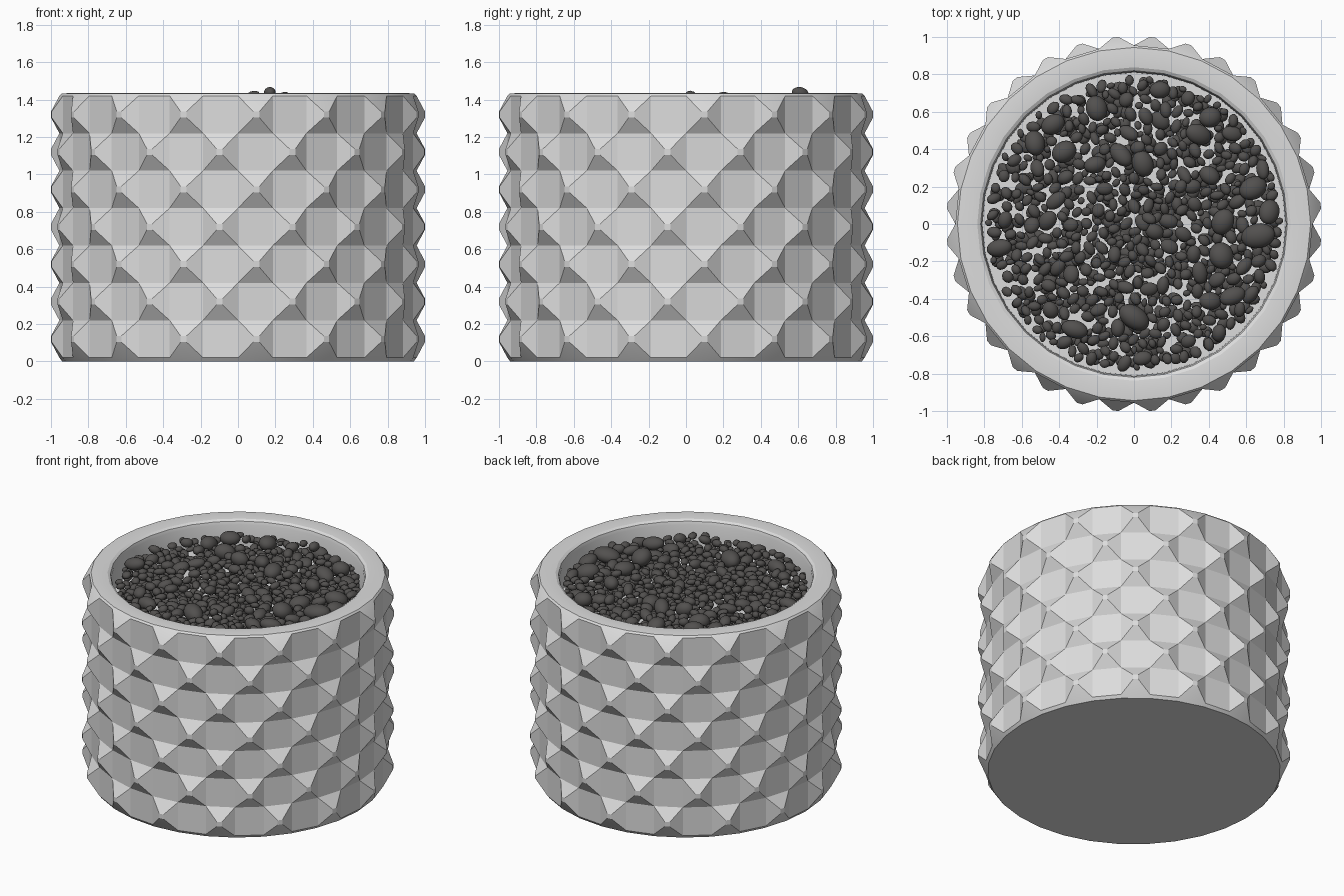
import bpy, bmesh, math, random
from mathutils import Vector, Euler

if "Cube" in bpy.data.objects:
    bpy.data.objects.remove(bpy.data.objects["Cube"])

random.seed(7)
N, ROWS = 32, 7
R, PEAK, CAP = 0.955, 1.003, 0.016
Z0, STEP = 0.02, 0.2


def material(name, col):
    m = bpy.data.materials.new(name)
    m.diffuse_color = (*col, 1)
    m.use_nodes = True
    m.node_tree.nodes["Principled BSDF"].inputs["Base Color"].default_value = m.diffuse_color
    return m


def make_object(name, mesh, mat, angle):
    ob = bpy.data.objects.new(name, mesh)
    bpy.context.collection.objects.link(ob)
    mesh.materials.append(mat)
    bpy.ops.object.select_all(action='DESELECT')
    ob.select_set(True)
    bpy.context.view_layer.objects.active = ob
    bpy.ops.object.shade_smooth_by_angle(angle=math.radians(angle))
    return ob


stoneware = material("light_stoneware", (0.72, 0.72, 0.72))
dark_stone = material("dark_stone", (0.085, 0.081, 0.078))

# Pot: rings of vertices from the underside, up the wall, over the rim, to the inside
bm = bmesh.new()


def ring(r, z):
    return [bm.verts.new((r * math.sin(2 * math.pi * i / N), -r * math.cos(2 * math.pi * i / N), z))
            for i in range(N)]


profile = [(0.94, 0.0)] + [(R, Z0 + STEP * k) for k in range(ROWS + 1)]
profile += [(0.944, 1.432), (0.89, 1.436), (0.838, 1.432), (0.82, 1.422), (0.813, 1.40), (0.81, 1.24)]
rings = [ring(r, z) for r, z in profile]
for k in range(len(rings) - 1):
    a, b = rings[k], rings[k + 1]
    for i in range(N):
        j = (i + 1) % N
        quad = [a[i], a[j], b[j], b[i]]
        if 1 <= k <= ROWS and (i + k) % 2 == 1:
            # raised stud: every other cell becomes a blunt pyramid
            t = 2 * math.pi * (i + 0.5) / N
            out = Vector((math.sin(t), -math.cos(t), 0))
            side = Vector((math.cos(t), math.sin(t), 0))
            mid = out * PEAK + Vector((0, 0, Z0 + STEP * (k - 0.5)))
            cap = [bm.verts.new(mid + side * CAP * u + Vector((0, 0, CAP * v)))
                   for u, v in ((-1, -1), (1, -1), (1, 1), (-1, 1))]
            for s in range(4):
                e = (s + 1) % 4
                bm.faces.new((quad[s], quad[e], cap[e], cap[s]))
            bm.faces.new(cap)
        else:
            bm.faces.new(quad)
bm.faces.new(rings[0][::-1])
bm.faces.new(rings[-1])
bmesh.ops.recalc_face_normals(bm, faces=bm.faces)
mesh = bpy.data.meshes.new("pot")
bm.to_mesh(mesh)
bm.free()
make_object("pot", mesh, stoneware, 20)


# Pebble templates: rounded balls, finer for the large stones
def ball(sub):
    b = bmesh.new()
    bmesh.ops.create_icosphere(b, subdivisions=sub, radius=1)
    b.verts.index_update()
    out = [v.co.copy() for v in b.verts], [[v.index for v in f.verts] for f in b.faces]
    b.free()
    return out


fine, coarse = ball(3), ball(2)
verts, faces = [], []


def pebble(x, y, z, r):
    tv, tf = fine if r > 0.035 else coarse
    size = Vector((r * random.uniform(1.0, 1.35), r * random.uniform(0.8, 0.98),
                   r * random.uniform(0.65, 0.85)))
    rot = Euler((random.uniform(-.35, .35), random.uniform(-.35, .35),
                 random.uniform(0, 6.28))).to_matrix()
    base = len(verts)
    for v in tv:
        verts.append(rot @ (v * size) + Vector((x, y, z)))
    faces.extend([base + i for i in f] for f in tf)


def spot(limit):
    a, d = random.uniform(0, 2 * math.pi), limit * math.sqrt(random.random())
    return d * math.cos(a), d * math.sin(a)


# Top layer: large stones first, then smaller ones packed around them
placed = []
for count, tries, lo, hi in ((20, 400, 0.055, 0.075), (55, 1500, 0.036, 0.048),
                             (330, 6000, 0.027, 0.034), (700, 9000, 0.019, 0.026)):
    made = 0
    for _ in range(tries):
        if made >= count:
            break
        r = random.uniform(lo, hi)
        x, y = spot(0.80 - r * 1.1)
        if lo > 0.05 and math.hypot(x, y) < 0.3:
            continue
        if all((x - p) ** 2 + (y - q) ** 2 > (0.9 * (r + s)) ** 2 for p, q, s in placed):
            placed.append((x, y, r))
            pebble(x, y, 1.325 + r * 0.4 + random.uniform(-0.015, 0.015), r)
            made += 1

# A few stones sitting proud of the rim
for x, y, z, r in ((0.17, 0.61, 1.435, 0.038), (0.08, 0.03, 1.42, 0.034), (0.25, 0.2, 1.415, 0.034)):
    pebble(x, y, z, r)

# Lower layer closes the gaps between the top stones
for _ in range(550):
    x, y = spot(0.76)
    pebble(x, y, random.uniform(1.27, 1.30), random.uniform(0.026, 0.036))

mesh = bpy.data.meshes.new("pebbles")
mesh.from_pydata(verts, [], faces)
mesh.update()
make_object("pebbles", mesh, dark_stone, 60)
